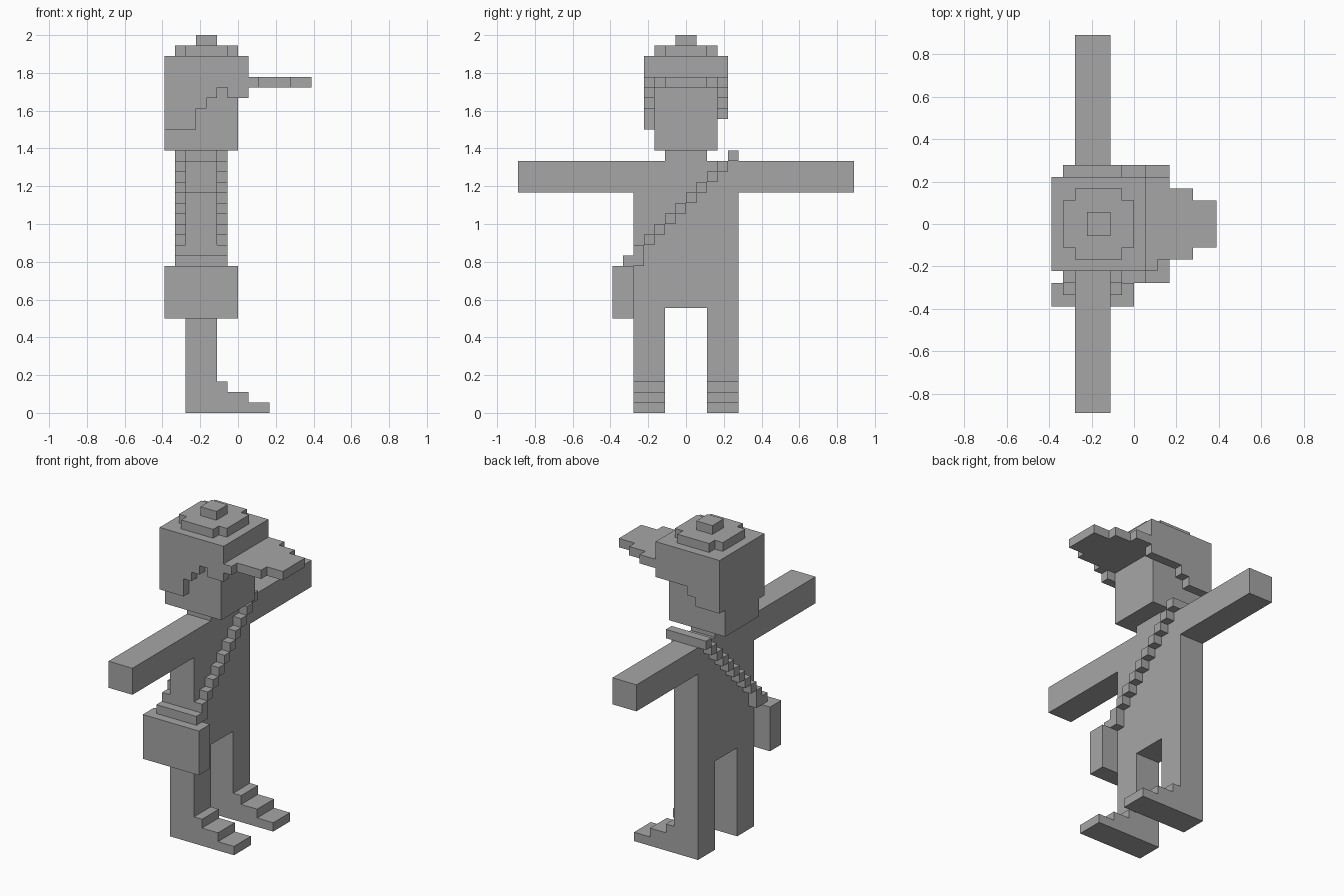
import bpy
import bmesh

U = 1 / 18  # one block

default = bpy.data.objects.get("Cube")
if default:
    bpy.data.objects.remove(default, do_unlink=True)

grey = bpy.data.materials.new("plain grey")
grey.use_nodes = True
tone = (0.38, 0.38, 0.38, 1)
grey.diffuse_color = tone
grey.node_tree.nodes["Principled BSDF"].inputs["Base Color"].default_value = tone


def blocks(name, *boxes):
    """One object from boxes given in block units: x0, x1, y0, y1, z0, z1."""
    bm = bmesh.new()
    for x0, x1, y0, y1, z0, z1 in boxes:
        for v in bmesh.ops.create_cube(bm, size=1)["verts"]:
            v.co.x = ((x1 if v.co.x > 0 else x0) - 7) * U
            v.co.y = (y1 if v.co.y > 0 else y0) * U
            v.co.z = (z1 if v.co.z > 0 else z0) * U
    mesh = bpy.data.meshes.new(name)
    bm.to_mesh(mesh)
    bm.free()
    mesh.materials.append(grey)
    obj = bpy.data.objects.new(name, mesh)
    bpy.context.collection.objects.link(obj)
    return obj


# Legs with stepped shoes, one on each side
for name, y in (("right", -5), ("left", 2)):
    blocks(name + "_leg", (2, 5, y, y + 3, 0, 10))
    blocks(name + "_shoe", *[(5, 10 - 2 * k, y, y + 3, k, k + 1) for k in range(3)])

# Body, outstretched arms and neck
blocks("torso", (2, 5, -5, 5, 10, 24))
blocks("right_arm", (2, 5, -16, -5, 21, 24))
blocks("left_arm", (2, 5, 5, 16, 21, 24))
blocks("neck", (2, 5, -2, 2, 24, 25))

# Head
blocks("head", (0, 7, -3, 3, 25, 31))

# Cap crown, top tier and button
blocks("cap_crown", (0, 8, -4, 4, 31, 34))
blocks("cap_top", (1, 7, -2, 2, 34, 35), (2, 6, -3, -2, 34, 35), (2, 6, 2, 3, 34, 35))
blocks("cap_button", (3, 5, -1, 1, 35, 36))

# Stepped sides of the cap or hair, uneven left and right
blocks("right_cap_side", *[(a, b, -4, -3, z, 31) for a, b, z in
                           ((0, 3, 27), (3, 4, 29), (4, 5, 30), (6, 8, 30))])
blocks("left_cap_side", *[(a, b, 3, 4, z, 31) for a, b, z in
                          ((0, 3, 28), (3, 4, 29), (4, 8, 30))])

# Visor
blocks("visor", (8, 12, -3, 3, 31, 32), (12, 14, -2, 2, 31, 32),
       (8, 9, -4, -3, 31, 32), (8, 10, 3, 4, 31, 32))

# Shoulder strap: diagonal steps on chest and back, bars over shoulder and bag
for name, x in (("front", 5), ("back", 1)):
    blocks(name + "_strap", (x, x + 1, -5, -4, 14, 15),
           *[(x, x + 1, j, j + 1, j + 20, j + 21) for j in range(-5, 4)])
blocks("shoulder_strap", (1, 6, 4, 5, 24, 25))
blocks("bag_strap", (1, 6, -6, -5, 14, 15))

# Bag at the hip
blocks("bag", (0, 7, -7, -5, 9, 14))
